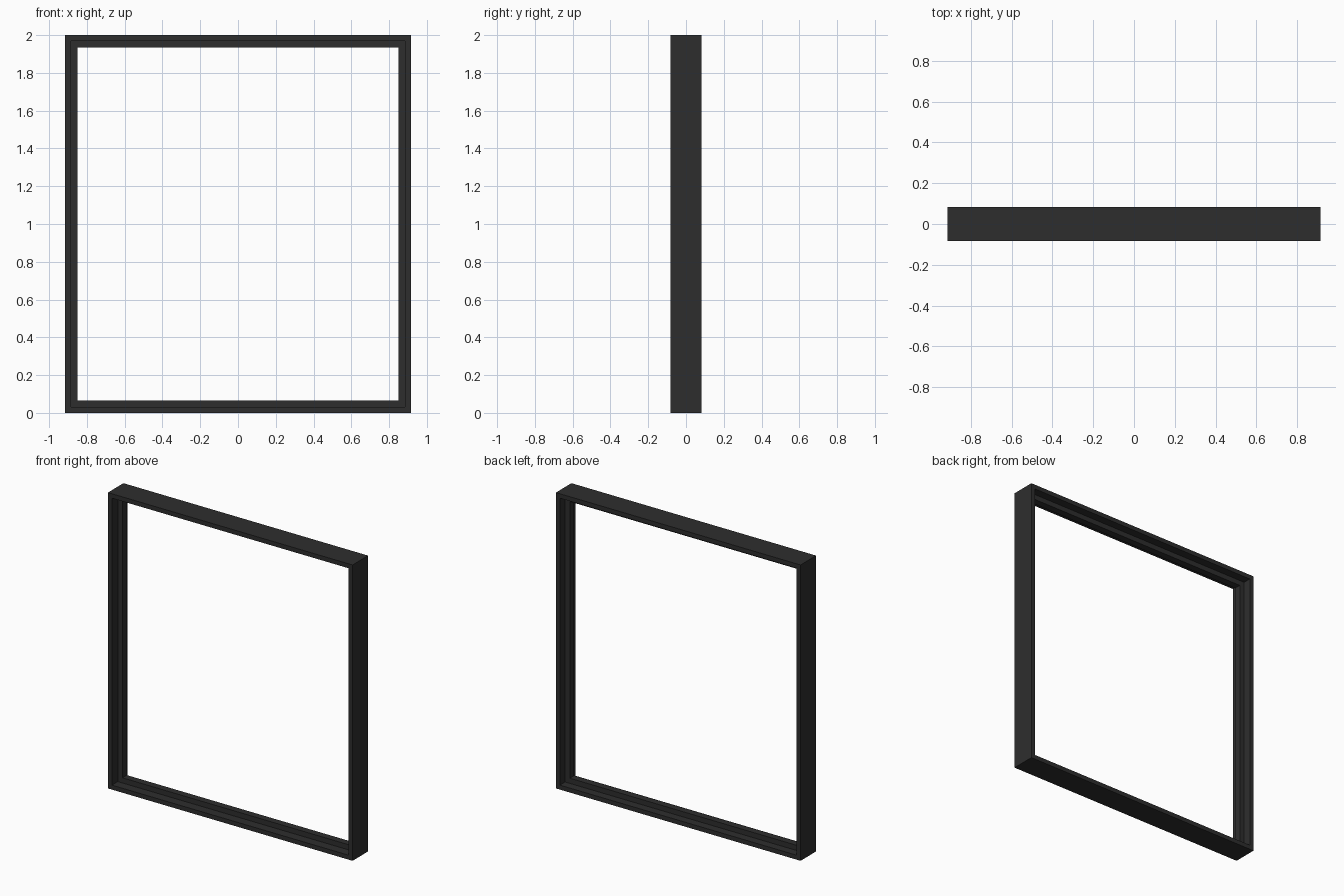
import bpy, bmesh

if "Cube" in bpy.data.objects:
    bpy.data.objects.remove(bpy.data.objects["Cube"])

HALF_W, HEIGHT, HALF_D = 0.915, 2.0, 0.083
# cross-section as (inset from outer edge, y): lip, central stop, lip
PROFILE = [(0, -HALF_D), (0.03, -HALF_D), (0.03, -0.02), (0.065, -0.02),
           (0.065, 0.027), (0.03, 0.027), (0.03, HALF_D), (0, HALF_D)]

mat = bpy.data.materials.new("charcoal")
mat.diffuse_color = (0.027, 0.027, 0.027, 1)
mat.use_nodes = True
mat.node_tree.nodes["Principled BSDF"].inputs["Base Color"].default_value = mat.diffuse_color

# frame: profile swept around four mitred corners
bm = bmesh.new()
rings = []
for sx, top in ((-1, 0), (1, 0), (1, 1), (-1, 1)):
    rings.append([bm.verts.new((sx * (HALF_W - i), y, HEIGHT - i if top else i))
                  for i, y in PROFILE])
n = len(PROFILE)
for c in range(4):
    a, b = rings[c], rings[(c + 1) % 4]
    for k in range(n):
        j = (k + 1) % n
        bm.faces.new((a[k], b[k], b[j], a[j]))
bmesh.ops.recalc_face_normals(bm, faces=bm.faces)
mesh = bpy.data.meshes.new("window_frame")
bm.to_mesh(mesh)
bm.free()
mesh.materials.append(mat)
frame = bpy.data.objects.new("window_frame", mesh)
bpy.context.collection.objects.link(frame)
